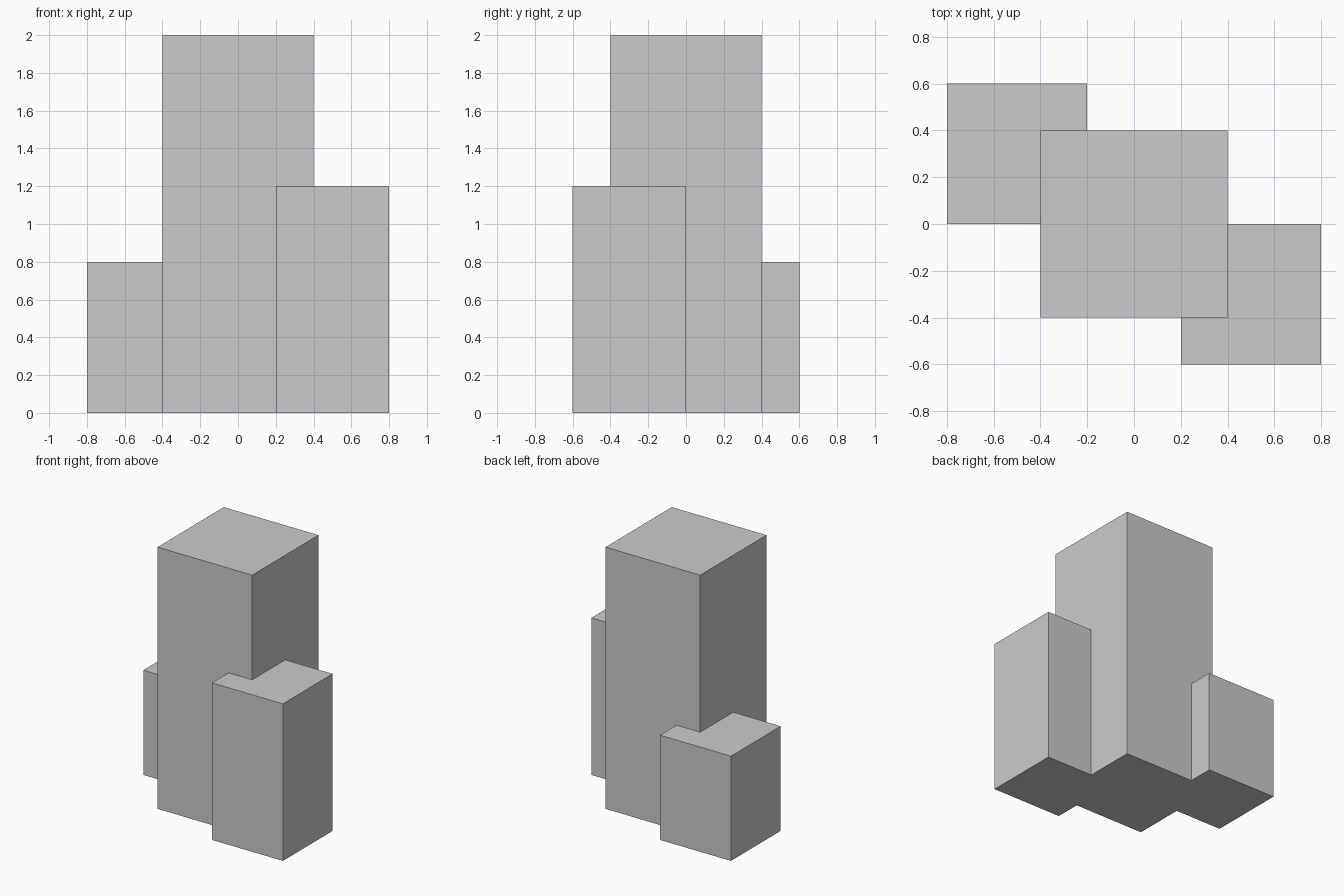
import bpy

if "Cube" in bpy.data.objects:
    bpy.data.objects.remove(bpy.data.objects["Cube"])


def block(name, x, y, height):
    """Box standing on the ground, spanning the x and y ranges."""
    bpy.ops.mesh.primitive_cube_add(
        size=1, location=(sum(x) / 2, sum(y) / 2, height / 2))
    ob = bpy.context.object
    ob.name = name
    ob.scale = (x[1] - x[0], y[1] - y[0], height)
    bpy.ops.object.transform_apply(location=True, rotation=False, scale=True)
    return ob


# Side blocks, each overlapping one corner of the tower
side_blocks = [
    block("front_right_block", (0.2, 0.8), (-0.6, 0.0), 1.2),
    block("back_left_block", (-0.8, -0.2), (0.0, 0.6), 0.8),
]

# Central tower, merged with the side blocks into one solid
tower = block("tower_block", (-0.4, 0.4), (-0.4, 0.4), 2.0)
for side in side_blocks:
    mod = tower.modifiers.new("union_" + side.name, 'BOOLEAN')
    mod.operation = 'UNION'
    mod.solver = 'EXACT'
    mod.object = side
    bpy.ops.object.modifier_apply(modifier=mod.name)
    bpy.data.objects.remove(side)
